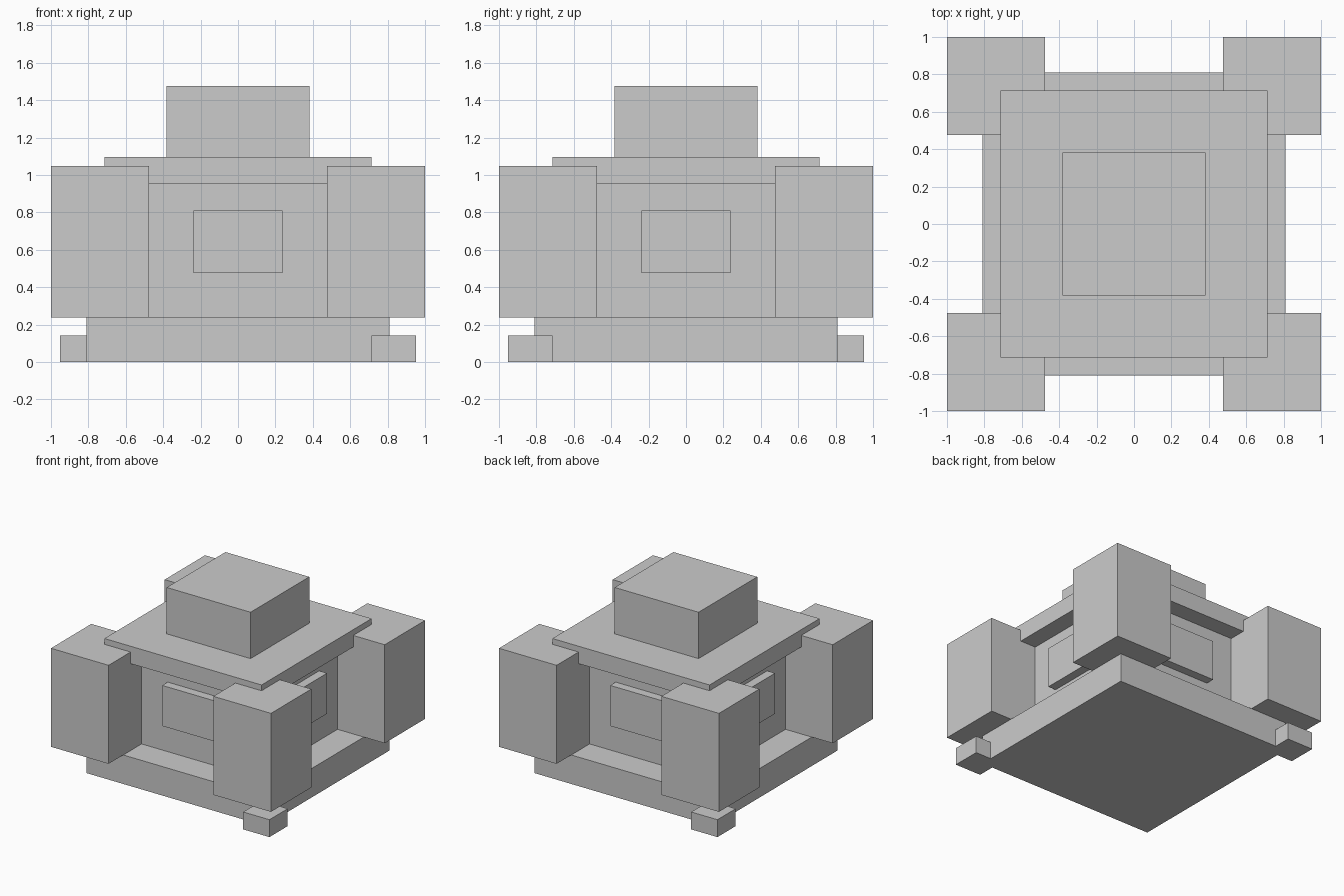
import bpy

if "Cube" in bpy.data.objects:
    bpy.data.objects.remove(bpy.data.objects["Cube"])

U = 1 / 21  # design grid unit


def box(name, x, y, z):
    """Box from (min, max) ranges in grid units."""
    bpy.ops.mesh.primitive_cube_add(
        size=1, location=[(r[0] + r[1]) / 2 * U for r in (x, y, z)])
    ob = bpy.context.object
    ob.name = name
    ob.scale = [(r[1] - r[0]) * U for r in (x, y, z)]
    bpy.ops.object.transform_apply(location=True, rotation=False, scale=True)
    return ob


def span(sign, a, b):
    return (a, b) if sign > 0 else (-b, -a)


# Stacked central body
box("base_slab", (-17, 17), (-17, 17), (0, 5))
box("core", (-12, 12), (-12, 12), (5, 20))
box("roof_slab", (-15, 15), (-15, 15), (20, 23))
box("top_block", (-8, 8), (-8, 8), (23, 31))

# Corner pillars and wall panels
for s in (-1, 1):
    for t in (-1, 1):
        box("corner_pillar", span(s, 10, 21), span(t, 10, 21), (5, 22))
    out = span(s, 12, 13.5)
    box("side_panel", out, (-5, 5), (10, 17))
    box("front_back_panel", (-5, 5), out, (10, 17))
    # Feet on one diagonal only
    box("foot", span(s, 15, 20), span(-s, 15, 20), (0, 3))
